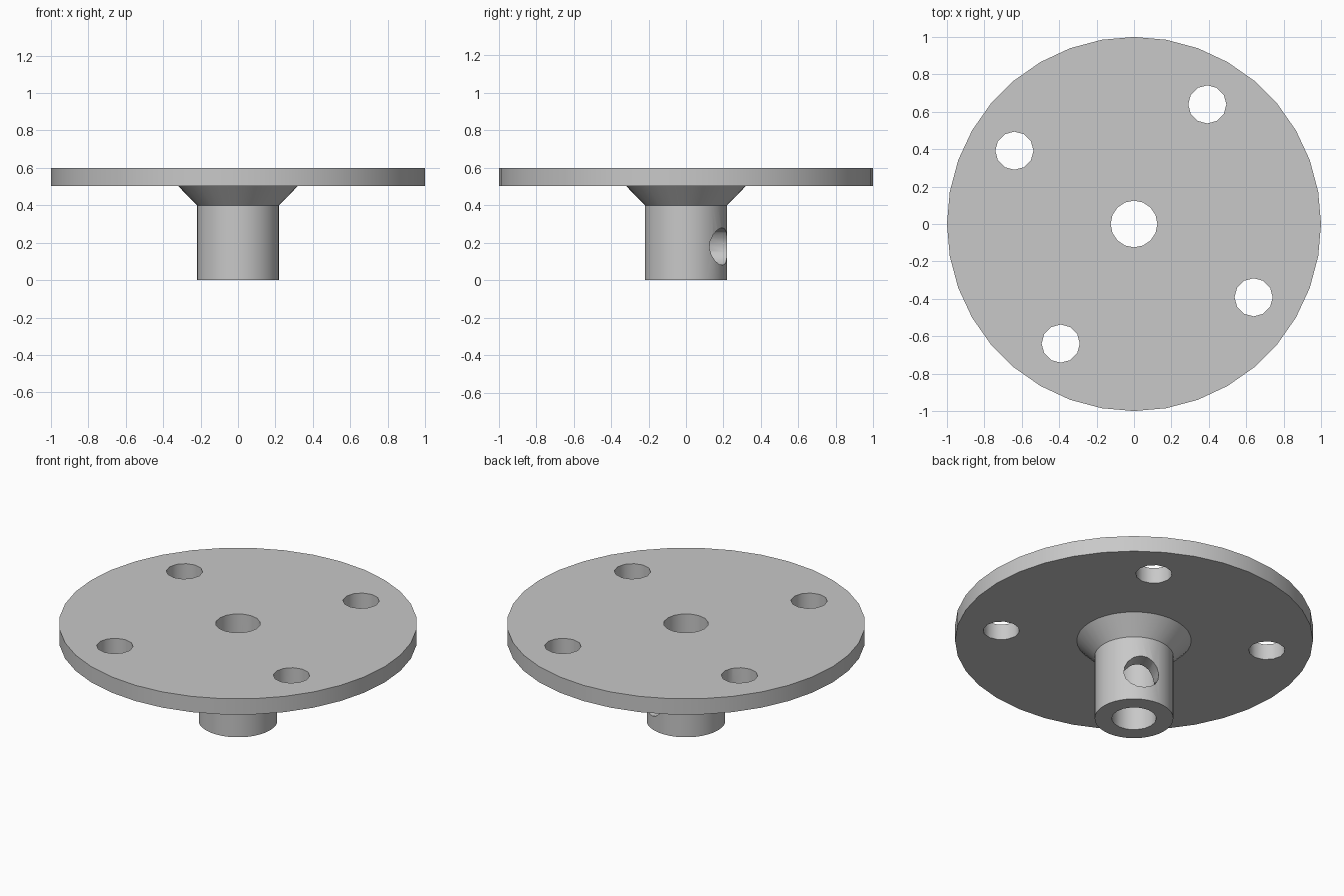
import bpy
import bmesh
from math import pi, cos, sin, radians
from mathutils import Matrix, Vector

cube = bpy.data.objects.get("Cube")
if cube:
    bpy.data.objects.remove(cube, do_unlink=True)

# Material
grey = bpy.data.materials.new("plain_grey")
grey.use_nodes = True
colour = (0.58, 0.58, 0.58, 1.0)
grey.diffuse_color = colour
grey.node_tree.nodes["Principled BSDF"].inputs["Base Color"].default_value = colour


def make_object(name, bm):
    bmesh.ops.recalc_face_normals(bm, faces=bm.faces)
    mesh = bpy.data.meshes.new(name)
    bm.to_mesh(mesh)
    bm.free()
    mesh.materials.append(grey)
    obj = bpy.data.objects.new(name, mesh)
    bpy.context.collection.objects.link(obj)
    return obj


def turned_solid(name, profile, sides):
    """Stack rings of (radius, height) and cap both ends."""
    bm = bmesh.new()
    rings = [[bm.verts.new((r * cos(2 * pi * i / sides), r * sin(2 * pi * i / sides), z))
              for i in range(sides)] for r, z in profile]
    for low, high in zip(rings, rings[1:]):
        for i in range(sides):
            j = (i + 1) % sides
            bm.faces.new((low[i], low[j], high[j], high[i]))
    bm.faces.new(rings[0])
    bm.faces.new(rings[-1])
    return make_object(name, bm)


def drill(body, centre, axis, radius, depth, sides):
    """Cut a round hole and discard the cutter."""
    bm = bmesh.new()
    turn = Vector((0, 0, 1)).rotation_difference(Vector(axis)).to_matrix().to_4x4()
    bmesh.ops.create_cone(bm, cap_ends=True, segments=sides, radius1=radius, radius2=radius,
                          depth=depth, matrix=Matrix.Translation(centre) @ turn)
    cutter = make_object("hole_cutter", bm)
    cutter.hide_render = True
    mod = body.modifiers.new("hole", 'BOOLEAN')
    mod.operation = 'DIFFERENCE'
    mod.solver = 'EXACT'
    mod.object = cutter
    bpy.context.view_layer.objects.active = body
    bpy.ops.object.modifier_apply(modifier=mod.name)
    bpy.data.objects.remove(cutter, do_unlink=True)


# Hub, flared neck and disc turned as one piece
flange = turned_solid("mounting_flange", [
    (0.22, 0), (0.22, 0.4), (0.32, 0.503), (1, 0.503), (1, 0.6)], 36)

# Shaft bore
drill(flange, (0, 0, 0.3), (0, 0, 1), 0.125, 1, 16)

# Four bolt holes
for k in range(4):
    a = radians(58.5) + k * pi / 2
    drill(flange, (0.75 * cos(a), 0.75 * sin(a), 0.55), (0, 0, 1), 0.102, 0.4, 12)

# Set screw hole through one wall of the hub
a = radians(62)
out = Vector((cos(a), sin(a), 0))
drill(flange, out * 0.2 + Vector((0, 0, 0.18)), out, 0.1, 0.36, 16)

# Smooth round walls, sharp rims
bpy.ops.object.select_all(action='DESELECT')
flange.select_set(True)
bpy.context.view_layer.objects.active = flange
bpy.ops.object.shade_smooth_by_angle(angle=radians(31))
